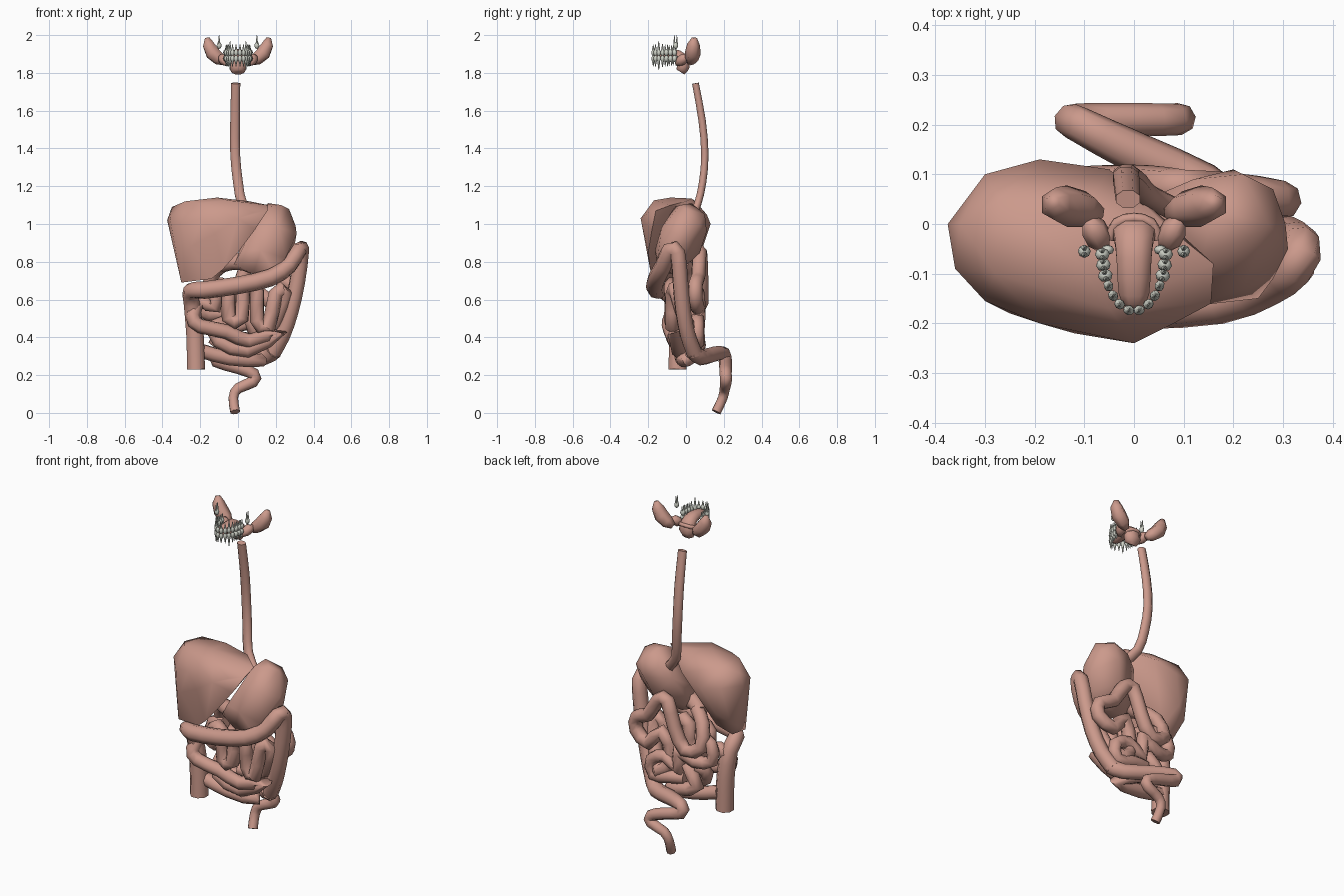
import bpy, bmesh, math
from mathutils import Vector, Matrix


def material(name, rgb):
    m = bpy.data.materials.new(name)
    m.diffuse_color = (*rgb, 1)
    return m


FLESH = material("flesh", (0.60, 0.32, 0.26))
ENAMEL = material("enamel", (0.62, 0.64, 0.57))


def finish(name, bm, mat):
    bmesh.ops.recalc_face_normals(bm, faces=bm.faces)
    me = bpy.data.meshes.new(name)
    bm.to_mesh(me)
    bm.free()
    me.materials.append(mat)
    ob = bpy.data.objects.new(name, me)
    bpy.context.collection.objects.link(ob)
    return ob


def spline(pts, steps):
    """Catmull-Rom through 4-component points (x, y, z, radius)."""
    pts = [Vector(p) for p in pts]
    ext = [2 * pts[0] - pts[1]] + pts + [2 * pts[-1] - pts[-2]]
    out = []
    for a, b, c, d in zip(ext, ext[1:], ext[2:], ext[3:]):
        for k in range(steps):
            t = k / steps
            out.append(0.5 * (2 * b + (c - a) * t + (2 * a - 5 * b + 4 * c - d) * t * t
                              + (3 * b - a - 3 * c + d) * t ** 3))
    return out + [pts[-1]]


def tube(name, pts, r=None, sides=8, steps=2, flat=1.0):
    """Sweep a ring along a path; each point is (x, y, z[, radius])."""
    path = spline([p if r is None else (*p, r) for p in pts], steps)
    bm = bmesh.new()
    rings, u = [], None
    for i, p in enumerate(path):
        t = (path[min(i + 1, len(path) - 1)] - path[max(i - 1, 0)]).to_3d().normalized()
        if u is None:
            u = Vector((1, 0, 0)) if abs(t.x) < 0.8 else Vector((0, 1, 0))
        u = (u - t * u.dot(t)).normalized()
        v = t.cross(u)
        ring = []
        for k in range(sides):
            a = 2 * math.pi * (k + 0.5) / sides
            ring.append(bm.verts.new(p.to_3d() + p[3] * (u * math.cos(a) + v * math.sin(a) * flat)))
        rings.append(ring)
    for A, B in zip(rings, rings[1:]):
        for k in range(sides):
            j = (k + 1) % sides
            bm.faces.new((A[k], A[j], B[j], B[k]))
    bm.faces.new(rings[0])
    bm.faces.new(rings[-1])
    return finish(name, bm, FLESH)


def wrap(name, pts):
    """Faceted body wrapped around its main corners."""
    bm = bmesh.new()
    for p in pts:
        bm.verts.new(p)
    bmesh.ops.convex_hull(bm, input=bm.verts)
    bmesh.ops.delete(bm, geom=[v for v in bm.verts if not v.link_faces], context='VERTS')
    return finish(name, bm, FLESH)


# Esophagus
tube("esophagus", [(-.012, .05, 1.745, .026), (-.015, .085, 1.55, .028), (-.015, .1, 1.37, .028),
                   (.0, .088, 1.22, .028), (.025, .06, 1.1, .028), (.1, .02, 1.01, .03)], flat=.75)

# Liver
wrap("liver", [(-.375, 0, 1.02), (-.36, -.09, 1.03), (-.35, 0, 1.09), (-.3, .1, 1.02), (-.28, -.1, 1.12),
               (-.19, .13, 1.0), (-.27, .05, 1.12), (-.11, -.08, 1.14), (-.1, .03, 1.135), (-.05, .11, 1.05),
               (.06, 0, 1.12), (.16, -.08, 1.1), (.155, -.16, 1.07), (0, -.24, 1.03), (-.19, -.2, 1.03),
               (-.3, -.155, 1.0), (.09, -.18, .97), (0, -.2, .85), (-.08, -.19, .76), (-.14, -.17, .71),
               (-.3, -.13, .69), (-.29, -.02, .7), (-.32, .04, .8), (-.2, 0, .74), (-.25, .08, .85),
               (-.05, -.17, 1.125), (-.2, -.15, 1.11), (-.12, -.22, .95), (-.25, -.18, .88),
               (.08, -.2, 1.06)])

# Stomach pouch and its narrow outlet
wrap("stomach", [(.16, .03, 1.11), (.14, -.06, 1.09), (.23, -.03, 1.1), (.22, .1, 1.05), (.27, 0, 1.08),
                 (.12, .09, 1.03), (.28, .07, 1.0), (.305, 0, .99), (.31, -.05, .95), (.3, .0, .89),
                 (.2, .11, .96), (.05, .06, .97), (.22, -.13, .98), (.12, -.13, .98), (.28, -.11, .88),
                 (.25, -.15, .82), (.12, -.165, .86), (.02, -.13, .86), (.26, -.03, .8), (.19, -.14, .75),
                 (.18, -.05, .74), (.08, -.14, .735), (.06, -.05, .74), (-.02, -.12, .79),
                 (-.02, -.05, .77), (.16, .07, .84), (.03, .0, .86)])
tube("stomach_outlet", [(.05, -.08, .8, .055), (-.02, -.06, .8, .045), (-.09, -.01, .78, .04)])

# Large intestine: ascending, transverse and descending parts
tube("large_intestine", [(-.222, -.045, .23, .051), (-.228, -.045, .42, .05), (-.245, -.06, .58, .046),
                         (-.25, -.12, .645, .043), (-.18, -.155, .65, .047), (0, -.165, .675, .047),
                         (.17, -.155, .715, .047), (.27, -.12, .78, .045), (.325, -.085, .865, .042),
                         (.335, -.045, .85, .042), (.315, -.03, .7, .043), (.28, -.015, .54, .043),
                         (.235, .01, .41, .043), (.18, .045, .315, .045)])

# Sigmoid bend and rectum
tube("sigmoid_rectum", [(.19, .03, .33, .046), (.14, .08, .295, .044), (0, .145, .31, .042),
                        (-.11, .2, .315, .036), (-.115, .208, .275, .035), (0, .21, .24, .034),
                        (.085, .21, .205, .032), (.08, .212, .165, .032), (.0, .205, .13, .029),
                        (-.025, .195, .08, .027), (-.015, .16, .005, .027)])

# Small intestine: long winding tubes
tube("small_intestine", [
    (-.06, -.02, .79), (-.13, .03, .74), (-.15, .07, .62), (-.05, .08, .58), (.02, .08, .7),
    (.07, .075, .84), (.13, .07, .83), (.2, .065, .72), (.285, .05, .68), (.29, .05, .6),
    (.2, .065, .55), (.12, .06, .64), (.06, .04, .5), (.13, .065, .4), (.2, 0, .48),
    (.25, -.05, .64), (.2, -.07, .63), (.16, -.07, .45), (.1, -.06, .49), (.1, -.08, .66),
    (.03, -.07, .66), (.02, -.08, .5), (-.05, -.07, .5), (-.05, -.08, .67), (-.12, -.05, .66),
    (-.12, -.05, .56), (-.2, -.03, .59), (-.24, -.08, .51), (-.2, -.09, .46), (-.06, -.08, .43),
    (.06, -.06, .38), (.22, -.06, .43), (.05, -.04, .33), (-.1, -.04, .38), (-.12, .01, .46),
    (-.05, .05, .47), (-.12, .065, .38), (0, .06, .33), (.12, .0, .28), (-.05, -.02, .29),
    (-.2, -.03, .33)], r=.039, sides=8)
tube("small_intestine_back", [(-.1, .02, .66), (-.19, .04, .64), (-.2, .04, .54), (-.1, .06, .52),
                              (.0, .07, .56), (.0, .065, .45), (.09, .06, .5), (.18, .06, .46),
                              (.17, .06, .37), (.06, .065, .39), (-.03, .05, .4)], r=.037)

# Tongue and the fold behind it
tube("tongue", [(0, -.168, 1.88, .016), (0, -.14, 1.89, .033), (0, -.07, 1.9, .038), (0, -.025, 1.88, .043),
                (0, -.015, 1.835, .05), (0, -.03, 1.805, .035)], flat=.75)
tube("throat_fold", [(-.05, -.03, 1.86), (-.035, .002, 1.87), (0, .012, 1.875), (.035, .002, 1.87),
                     (.05, -.03, 1.86)], r=.011, sides=6)

# Salivary glands, mirrored
for s, side in ((-1, "left"), (1, "right")):
    tube("ear_gland_" + side, [(s * .163, .045, 1.985, .014), (s * .157, .04, 1.95, .034),
                               (s * .135, .036, 1.905, .042), (s * .1, .03, 1.875, .037),
                               (s * .07, .02, 1.855, .018)], sides=6, steps=1)
    tube("jaw_gland_" + side, [(s * .06, -.05, 1.845, .012), (s * .07, -.03, 1.862, .027),
                               (s * .082, -.008, 1.878, .027), (s * .095, .012, 1.885, .012)],
         sides=6, steps=1)


# Teeth: rounded crowns with tapered roots along a horseshoe arch
def tooth(bm, x, y, z, ang, up, width, depth, root, roots):
    base = Matrix.Translation((x, y, z)) @ Matrix.Rotation(ang, 4, 'Z')
    bmesh.ops.create_uvsphere(bm, u_segments=8, v_segments=6, radius=1,
                              matrix=base @ Matrix.Diagonal((width, depth, .018, 1)))
    for k in range(roots):
        dx = (k - (roots - 1) / 2) * width
        m = base @ Matrix.Translation((dx, 0, up * (.006 + root / 2)))
        if up < 0:
            m = m @ Matrix.Rotation(math.pi, 4, 'X')
        bmesh.ops.create_cone(bm, cap_ends=True, segments=6, radius1=width * (.75 if roots == 1 else .5),
                              radius2=.0015, depth=root, matrix=m)


samples = [math.radians(-90 + i * .5) for i in range(361)]
arch = [Vector((.064 * math.sin(a), -.05 - .125 * math.cos(a))) for a in samples]
dist = [0]
for p, q in zip(arch, arch[1:]):
    dist.append(dist[-1] + (q - p).length)

for name, up, z in (("upper_teeth", 1, 1.907), ("lower_teeth", -1, 1.876)):
    bm = bmesh.new()
    for i in range(14):
        want = dist[-1] * (i + .5) / 14
        k = min(range(1, 360), key=lambda n: abs(dist[n] - want))
        d = arch[k + 1] - arch[k - 1]
        far = int(abs(i - 6.5))
        molar = far > 3
        tooth(bm, arch[k].x, arch[k].y, z, math.atan2(d.y, d.x), up,
              .013 if molar else .0115, .015 if molar else .01,
              (.036, .036, .055, .04, .036, .034, .032)[far], 2 if molar else 1)
    # Rearmost teeth: buried high and outward above, in line below
    for s in (-1, 1):
        if up > 0:
            tooth(bm, s * .1, -.055, 1.945, math.pi / 2, 1, .013, .013, .049, 2)
        else:
            tooth(bm, s * .053, -.052, z, 0, -1, .013, .01, .03, 2)
    finish(name, bm, ENAMEL)

# Smooth shading with crisp creases
bpy.ops.object.select_all(action='SELECT')
bpy.context.view_layer.objects.active = bpy.context.collection.objects[0]
bpy.ops.object.shade_smooth_by_angle(angle=math.radians(70))
